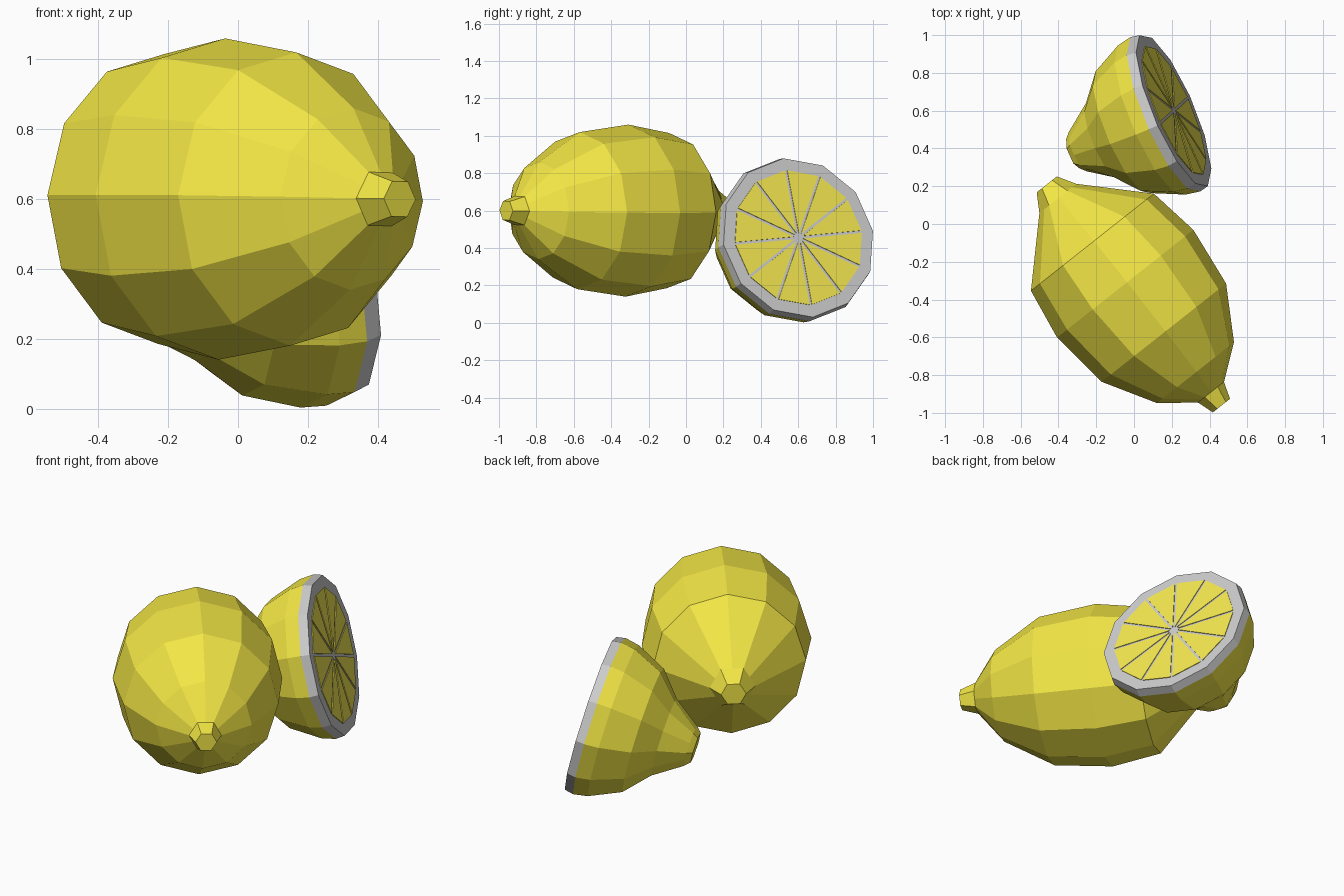
import bpy, bmesh, math
from mathutils import Vector

if "Cube" in bpy.data.objects:
    bpy.data.objects.remove(bpy.data.objects["Cube"])

SIDES = 12


def material(name, color):
    m = bpy.data.materials.new(name)
    m.diffuse_color = (*color, 1)
    m.use_nodes = True
    m.node_tree.nodes["Principled BSDF"].inputs["Base Color"].default_value = m.diffuse_color
    return m


def frame(axis):
    a = Vector(axis).normalized()
    side = Vector((0, 0, 1)).cross(a).normalized()
    return a, side, a.cross(side)


def point(origin, fr, t, r, angle):
    a, side, up = fr
    return Vector(origin) + a * t + side * (r * math.cos(angle)) + up * (r * math.sin(angle))


def finish(bm, name, mat=None):
    bmesh.ops.recalc_face_normals(bm, faces=bm.faces)
    mesh = bpy.data.meshes.new(name)
    bm.to_mesh(mesh)
    bm.free()
    ob = bpy.data.objects.new(name, mesh)
    bpy.context.collection.objects.link(ob)
    if mat:
        mesh.materials.append(mat)
    return ob


def lathe(name, profile, origin, axis, roll, mat=None):
    """Rings of (distance along axis, radius, is_hexagonal), capped at both ends."""
    bm = bmesh.new()
    fr = frame(axis)
    rings = []
    for t, r, hexagonal in profile:
        ring = []
        for i in range(SIDES):
            # odd points sit on the hexagon's edge midpoints
            rr = r * math.cos(math.pi / 6) if hexagonal and i % 2 else r
            ring.append(bm.verts.new(point(origin, fr, t, rr, roll + i * math.tau / SIDES)))
        rings.append(ring)
    for a, b in zip(rings, rings[1:]):
        for i in range(SIDES):
            j = (i + 1) % SIDES
            bm.faces.new((a[i], a[j], b[j], b[i]))
    bm.faces.new(rings[0])
    bm.faces.new(rings[-1])
    return finish(bm, name, mat)


skin = material("lemon_skin", (0.90, 0.80, 0.06))
flesh = material("lemon_flesh", (0.90, 0.80, 0.08))

# whole lemon lying on its side, with a nub at each end
lathe("whole_lemon",
      [(-0.745, 0.068, True), (-0.65, 0.125, True), (-0.355, 0.415, False),
       (-0.075, 0.46, False), (0.255, 0.42, False), (0.525, 0.26, False),
       (0.657, 0.088, True), (0.747, 0.058, True)],
      (0.0, -0.375, 0.60), (0.62, -0.785, 0), math.radians(-1.5), skin)

# half lemon: skin behind the cut, pale pith rim and disc in front
CUT = (0.21, 0.60, 0.455)
NORMAL = (0.89, 0.38, 0.25)
ROLL = math.radians(5)
lathe("half_lemon_skin",
      [(-0.60, 0.085, True), (-0.57, 0.115, True), (-0.42, 0.22, False),
       (-0.30, 0.355, False), (-0.13, 0.435, False), (-0.05, 0.45, False)],
      CUT, NORMAL, ROLL, skin)
lathe("pith", [(-0.05, 0.45, False), (0.0, 0.44, False)], CUT, NORMAL, ROLL)

# twelve flesh segments separated by thin pith lines
bm = bmesh.new()
fr = frame(NORMAL)
gap, radius, step = 0.007, 0.372, math.tau / SIDES
off = math.asin(gap / radius)
for i in range(SIDES):
    start = ROLL + i * step
    outline = [(gap / math.sin(step / 2), start + step / 2),
               (radius, start + off), (radius, start + step - off)]
    low, high = [[bm.verts.new(point(CUT, fr, t, r, ang)) for r, ang in outline]
                 for t in (-0.01, 0.004)]
    bm.faces.new(low)
    bm.faces.new(high)
    for k in range(3):
        m = (k + 1) % 3
        bm.faces.new((low[k], low[m], high[m], high[k]))
finish(bm, "flesh_segments", flesh)
